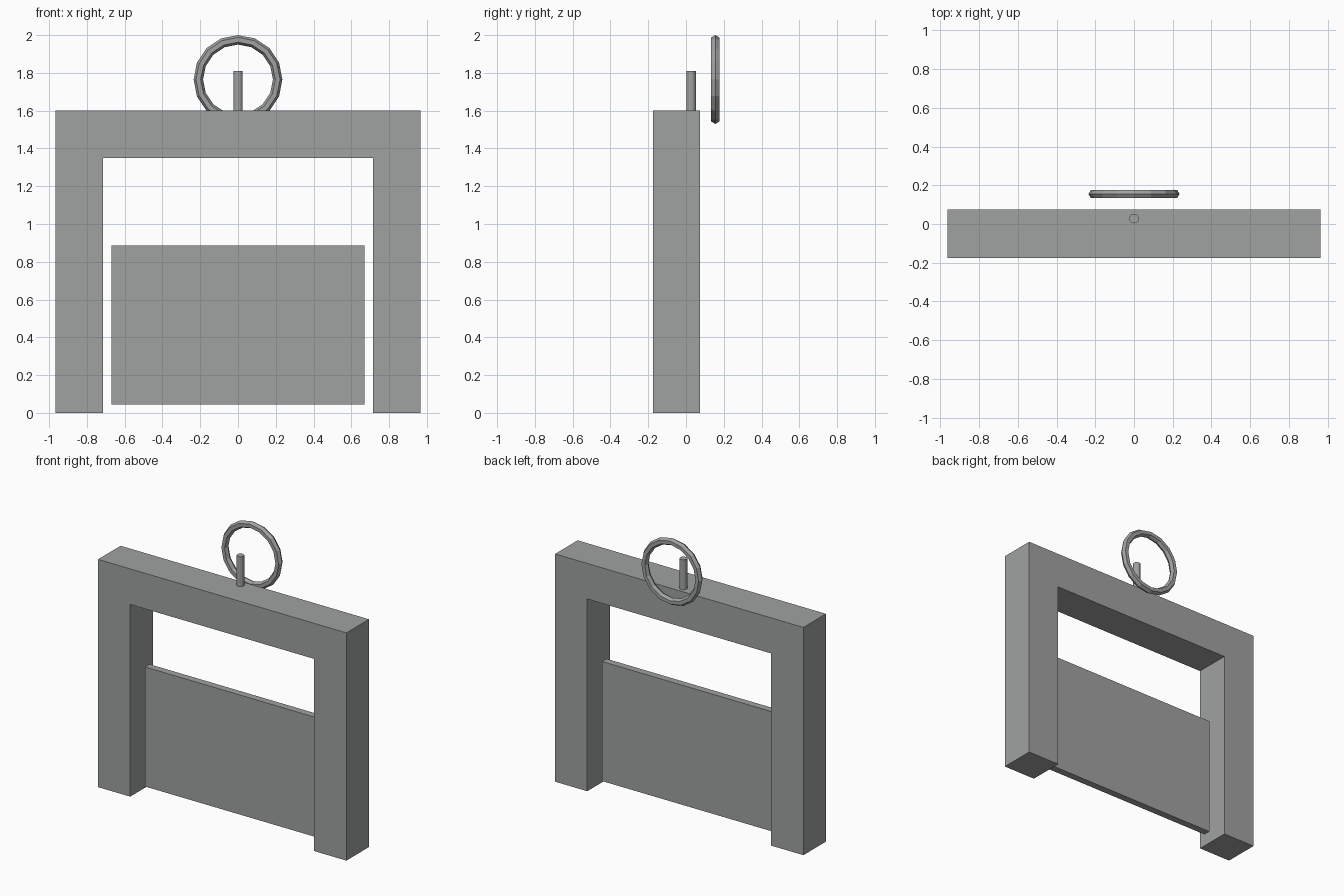
import bpy
import bmesh
from math import cos, sin, tau
from mathutils import Vector

cube = bpy.data.objects.get("Cube")
if cube:
    bpy.data.objects.remove(cube, do_unlink=True)

# One plain grey for every part
grey = bpy.data.materials.new("stone grey")
grey.use_nodes = True
tone = (0.35, 0.36, 0.355, 1)
grey.diffuse_color = tone
grey.node_tree.nodes["Principled BSDF"].inputs["Base Color"].default_value = tone


def add_part(name, bm):
    bmesh.ops.recalc_face_normals(bm, faces=bm.faces)
    mesh = bpy.data.meshes.new(name)
    bm.to_mesh(mesh)
    bm.free()
    mesh.materials.append(grey)
    part = bpy.data.objects.new(name, mesh)
    bpy.context.collection.objects.link(part)
    return part


def extrude_profile(name, points, front, back):
    """Extrude an (x, z) outline from the front to the back plane."""
    bm = bmesh.new()
    face = bm.faces.new([bm.verts.new((x, front, z)) for x, z in points])
    result = bmesh.ops.extrude_face_region(bm, geom=[face])
    moved = [v for v in result["geom"] if isinstance(v, bmesh.types.BMVert)]
    bmesh.ops.translate(bm, verts=moved, vec=Vector((0, back - front, 0)))
    return add_part(name, bm)


# Arch frame: two posts and a lintel in one outline
half = [(0.965, 1.6), (0.965, 0), (0.715, 0), (0.715, 1.35)]
outline = half + [(-x, z) for x, z in reversed(half)]
extrude_profile("gate_frame", outline, -0.175, 0.075)

# Sliding gate panel between the posts
panel = [(-0.67, 0.045), (0.67, 0.045), (0.67, 0.885), (-0.67, 0.885)]
extrude_profile("gate_panel", panel, -0.075, -0.025)

# Upright rod on the lintel
bm = bmesh.new()
bmesh.ops.create_cone(bm, cap_ends=True, segments=12, radius1=0.025,
                      radius2=0.025, depth=0.21)
bmesh.ops.translate(bm, verts=bm.verts, vec=Vector((0, 0.028, 1.705)))
add_part("lift_rod", bm)

# Faceted hand wheel ring behind the rod
SIDES, TUBE = 16, 6
bm = bmesh.new()
rings = []
for i in range(SIDES):
    a = tau * i / SIDES
    ring = []
    for j in range(TUBE):
        b = tau * j / TUBE
        r = 0.21 + 0.025 * cos(b)
        ring.append(bm.verts.new((r * cos(a), 0.155 + 0.025 * sin(b),
                                  1.765 + r * sin(a))))
    rings.append(ring)
for i in range(SIDES):
    p, q = rings[i], rings[(i + 1) % SIDES]
    for j in range(TUBE):
        k = (j + 1) % TUBE
        bm.faces.new((p[j], p[k], q[k], q[j]))
add_part("hand_wheel", bm)
